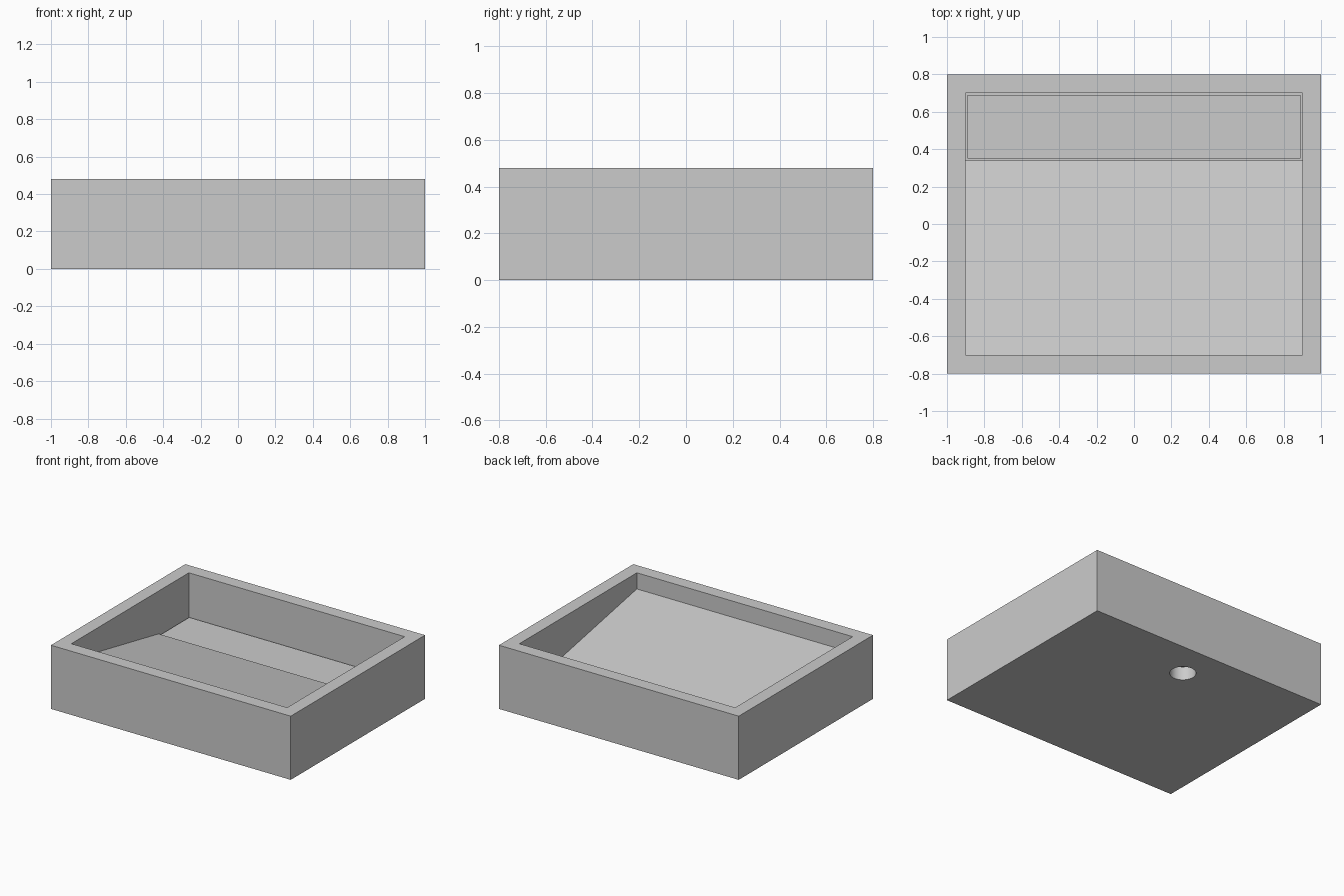
import bpy, bmesh

if "Cube" in bpy.data.objects:
    bpy.data.objects.remove(bpy.data.objects["Cube"])

WIDTH, DEPTH, HEIGHT = 2.0, 1.6, 0.48
DRAIN_Y = 0.52


def new_object(name, bm):
    bmesh.ops.recalc_face_normals(bm, faces=bm.faces[:])
    mesh = bpy.data.meshes.new(name)
    bm.to_mesh(mesh)
    bm.free()
    obj = bpy.data.objects.new(name, mesh)
    bpy.context.collection.objects.link(obj)
    return obj


def prism(name, profile, half_width):
    """Extrude a (y, z) side profile across x."""
    bm = bmesh.new()
    face = bm.faces.new([bm.verts.new((-half_width, y, z)) for y, z in profile])
    ext = bmesh.ops.extrude_face_region(bm, geom=[face])
    moved = [v for v in ext["geom"] if isinstance(v, bmesh.types.BMVert)]
    bmesh.ops.translate(bm, verts=moved, vec=(2 * half_width, 0, 0))
    return new_object(name, bm)


def box(name, half_width, y0, y1, z0, z1):
    return prism(name, [(y0, z0), (y1, z0), (y1, z1), (y0, z1)], half_width)


def cut(obj, cutter):
    mod = obj.modifiers.new("cut", "BOOLEAN")
    mod.operation = "DIFFERENCE"
    mod.solver = "EXACT"
    mod.object = cutter
    bpy.context.view_layer.objects.active = obj
    bpy.ops.object.modifier_apply(modifier=mod.name)
    bpy.data.objects.remove(cutter)


# Solid basin block
basin = box("basin", WIDTH / 2, -DEPTH / 2, DEPTH / 2, 0, HEIGHT)

# Bowl: floor slopes down to a trough along the back
bowl = prism("bowl_cutter", [(-0.7, 0.6), (-0.7, 0.358), (0.34, 0.157),
                             (0.34, 0.10), (0.7, 0.10), (0.7, 0.6)], 0.9)
bowl.hide_render = True
cut(basin, bowl)

# Round drain hole through the trough floor
bpy.ops.mesh.primitive_cylinder_add(vertices=64, radius=0.09, depth=0.4,
                                    location=(0, DRAIN_Y, 0))
drain = bpy.context.object
drain.name = "drain_cutter"
drain.hide_render = True
cut(basin, drain)

# Loose plate covering the trough, with a thin gap all round
plate = box("drain_cover", 0.89, 0.35, 0.69, 0.12, 0.15)

# Smooth drain wall, sharp edges elsewhere
bpy.ops.object.select_all(action="DESELECT")
basin.select_set(True)
bpy.context.view_layer.objects.active = basin
bpy.ops.object.shade_smooth_by_angle()
